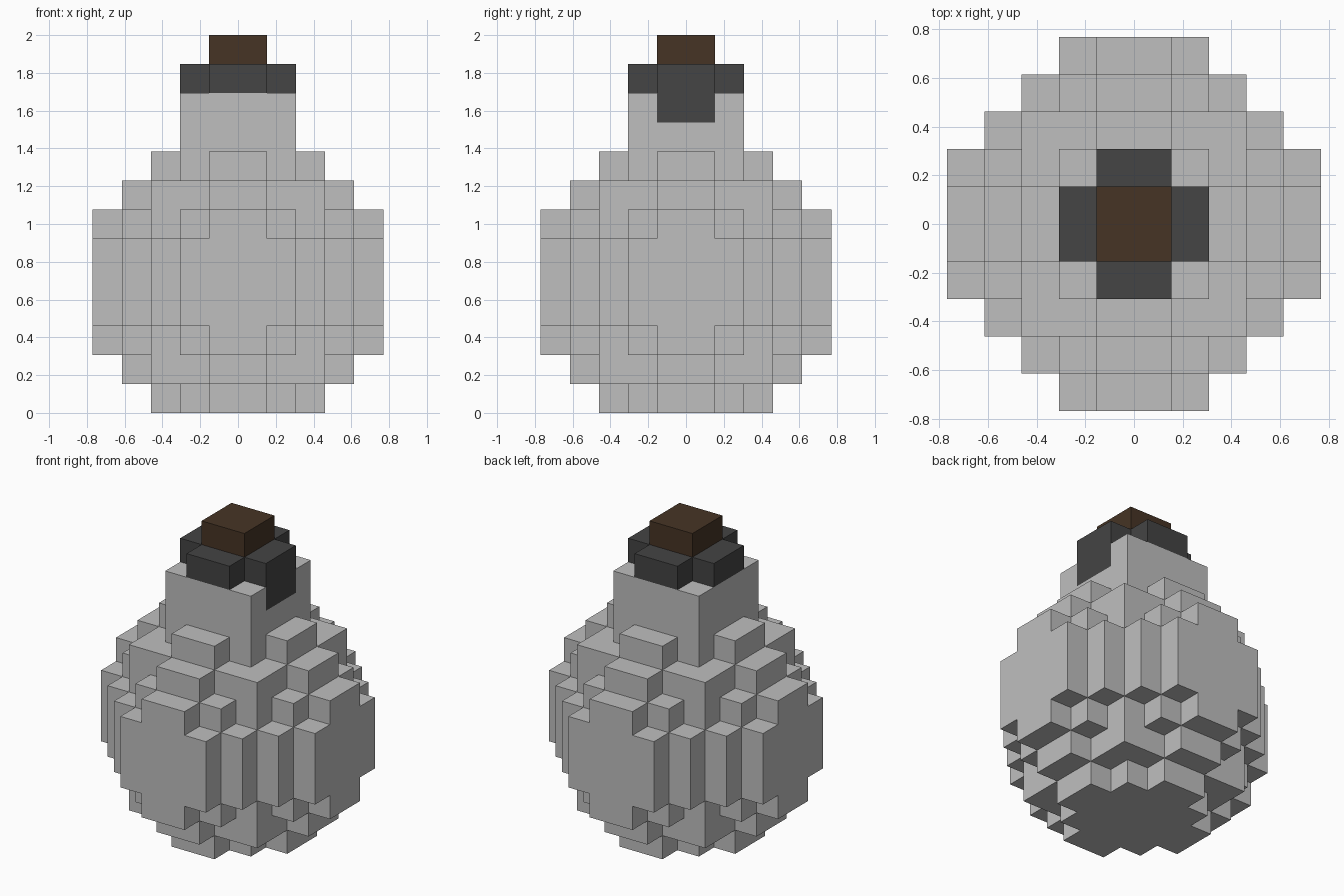
import bpy
import bmesh
from mathutils import Vector

cube = bpy.data.objects.get("Cube")
if cube:
    bpy.data.objects.remove(cube, do_unlink=True)

V = 2 / 13  # edge length of one block; the model is 13 blocks tall


def material(name, rgb):
    mat = bpy.data.materials.new(name)
    mat.use_nodes = True
    colour = (*rgb, 1)
    mat.diffuse_color = colour
    mat.node_tree.nodes["Principled BSDF"].inputs["Base Color"].default_value = colour
    return mat


def layer(z, halves):
    """Blocks of one layer; halves[n] is the half width of the n-th row from the centre."""
    cells = set()
    for row, half in enumerate(halves):
        for y in (row, -row - 1):
            cells |= {(x, y, z) for x in range(-half, half)}
    return cells


def block_part(name, cells, mat):
    """One closed mesh made of the outer faces of a set of blocks."""
    bm = bmesh.new()
    for cell in cells:
        centre = Vector(cell) + Vector((0.5, 0.5, 0.5))
        for axis in range(3):
            for sign in (-1, 1):
                n = Vector((0, 0, 0))
                n[axis] = sign
                if tuple(int(c + d) for c, d in zip(cell, n)) in cells:
                    continue
                u = Vector((0, 0, 0))
                u[(axis + 1) % 3] = 0.5
                w = n.cross(u)
                mid = centre + n * 0.5
                corners = (mid - u - w, mid + u - w, mid + u + w, mid - u + w)
                bm.faces.new([bm.verts.new(p * V) for p in corners])
    bmesh.ops.remove_doubles(bm, verts=bm.verts[:], dist=0.001)
    mesh = bpy.data.meshes.new(name)
    bm.to_mesh(mesh)
    bm.free()
    mesh.materials.append(mat)
    obj = bpy.data.objects.new(name, mesh)
    bpy.context.collection.objects.link(obj)
    return obj


glass = material("light grey glass", (0.52, 0.52, 0.52))
dark = material("dark grey band", (0.058, 0.058, 0.058))
cork = material("brown cork", (0.061, 0.034, 0.018))

# Round body: layers mirrored above and below the middle one
rings = [
    [5, 5, 4, 3, 2],
    [5, 5, 4, 3, 2],
    [5, 4, 3, 2, 1],
    [4, 3, 3, 1],
    [3, 2, 1],
]
body = set()
for k, halves in enumerate(rings):
    body |= layer(4 + k, halves) | layer(4 - k, halves)

# Square neck, with a gap on the left side for the hanging tab
tab = {(1, y, 10) for y in (-1, 0)}
neck = layer(9, [2, 2]) | layer(10, [2, 2])
block_part("bottle", (body | neck) - tab, glass)

# Cross-shaped band around the cork, with the tab below it
stopper = layer(11, [1]) | layer(12, [1])
band = layer(11, [2, 1]) | tab
block_part("neck_band", band - stopper, dark)

# Cork
block_part("cork", stopper, cork)
